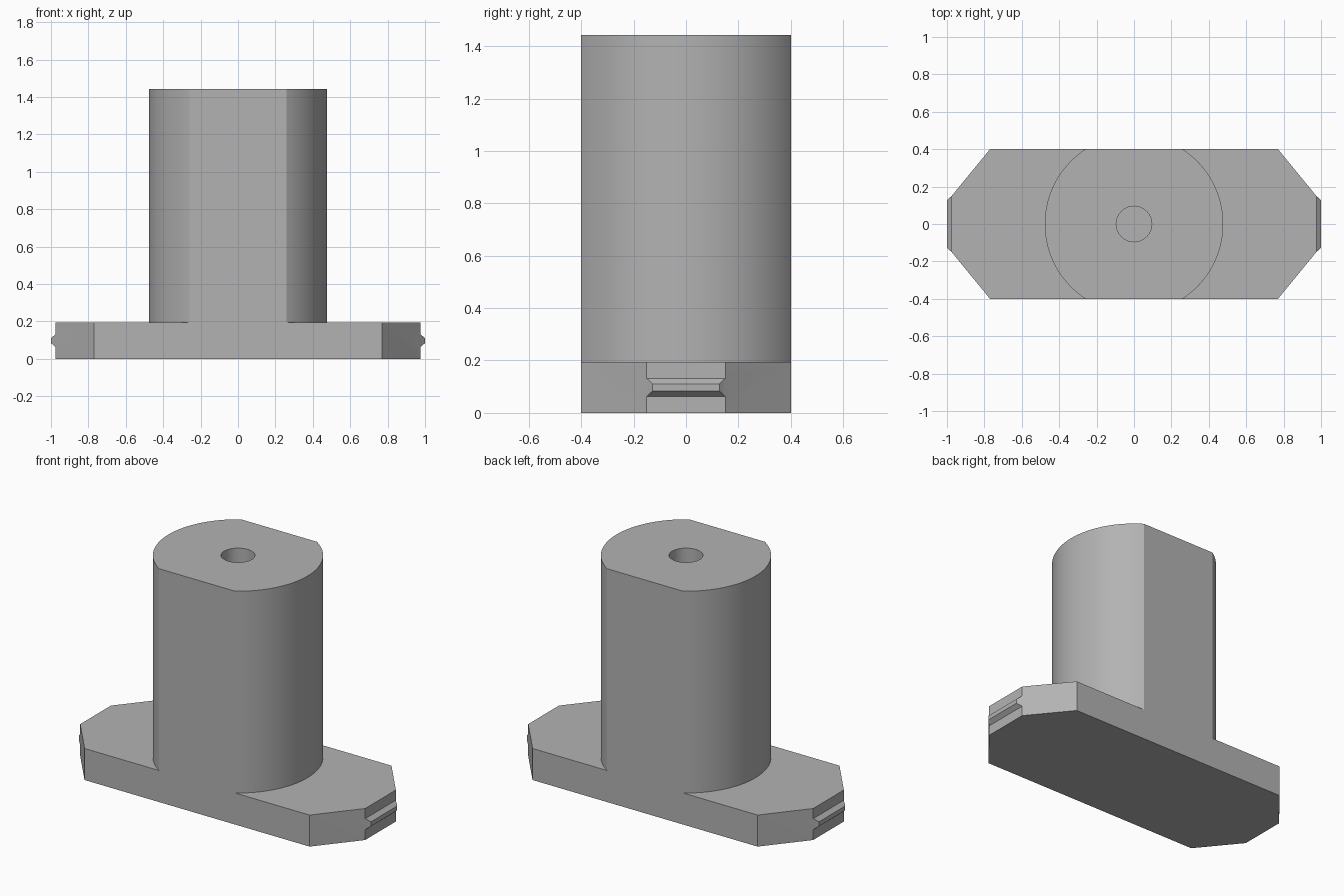
import bpy
import bmesh
from math import asin, cos, sin, pi

cube = bpy.data.objects.get("Cube")
if cube:
    bpy.data.objects.remove(cube, do_unlink=True)

HALF_Y = 0.4         # half depth, also the flats of the post
BASE_H = 0.195       # base plate height
TOP = 1.443          # post top
POST_R = 0.477
HOLE_R = 0.095
HOLE_FLOOR = BASE_H
END_X, END_Y = 0.975, 0.15
CORNER_X = 0.77

grey = bpy.data.materials.new("light grey")
grey.use_nodes = True
colour = (0.45, 0.45, 0.45, 1)
grey.diffuse_color = colour
grey.node_tree.nodes["Principled BSDF"].inputs["Base Color"].default_value = colour

bm = bmesh.new()


def face(points):
    return bm.faces.new([bm.verts.new(p) for p in points])


def at(outline, z):
    return [(x, y, z) for x, y in outline]


def arc(radius, half_angle, steps):
    angles = [half_angle * (2 * i / steps - 1) for i in range(steps + 1)]
    return [(radius * cos(a), radius * sin(a)) for a in angles]


def wall(outline, low, high):
    for (x1, y1), (x2, y2) in zip(outline, outline[1:]):
        face([(x1, y1, low), (x2, y2, low), (x2, y2, high), (x1, y1, high)])


# Outlines of the left half
post = arc(POST_R, asin(HALF_Y / POST_R), 40)
hole = arc(HOLE_R, pi / 2, 24)
plate = [(CORNER_X, -HALF_Y), (END_X, -END_Y), (END_X, END_Y), (CORNER_X, HALF_Y)]
front_mid, back_mid = (0, -HALF_Y), (0, HALF_Y)
flat_x = post[0][0]

# Base underside, ledge, post top and post wall
face(at([front_mid] + plate + [back_mid], 0))
face(at(plate + post[::-1], BASE_H))
face(at([front_mid] + post + [back_mid] + hole[::-1], TOP))
wall(post, BASE_H, TOP)

# Blind hole
wall(hole, HOLE_FLOOR, TOP)
face(at(hole, HOLE_FLOOR))

# Flat front and back, chamfers, and ridge ends
ridge_z = (0.063, 0.132)
tip_z = (0.084, 0.111)
TIP_X, TIP_Y = 1.0, 0.127
for s in (-1, 1):
    y = s * HALF_Y
    face([(0, y, 0), (CORNER_X, y, 0), (CORNER_X, y, BASE_H),
          (flat_x, y, BASE_H), (flat_x, y, TOP), (0, y, TOP)])
    end = [(END_X, s * END_Y, z) for z in (0, *ridge_z, BASE_H)]
    face([(CORNER_X, y, 0)] + end + [(CORNER_X, y, BASE_H)])
    face([end[1], end[2], (TIP_X, s * TIP_Y, tip_z[1]), (TIP_X, s * TIP_Y, tip_z[0])])

# End face with its bevelled ridge, as strips from bottom to top
strips = [(END_X, END_Y, 0), (END_X, END_Y, ridge_z[0]), (TIP_X, TIP_Y, tip_z[0]),
          (TIP_X, TIP_Y, tip_z[1]), (END_X, END_Y, ridge_z[1]), (END_X, END_Y, BASE_H)]
for (x1, y1, z1), (x2, y2, z2) in zip(strips, strips[1:]):
    face([(x1, -y1, z1), (x1, y1, z1), (x2, y2, z2), (x2, -y2, z2)])

# Mirror to the other half and close the solid
bmesh.ops.remove_doubles(bm, verts=bm.verts[:], dist=0.0001)
bmesh.ops.mirror(bm, geom=bm.verts[:] + bm.edges[:] + bm.faces[:],
                 axis='X', merge_dist=0.0001)
bmesh.ops.remove_doubles(bm, verts=bm.verts[:], dist=0.0001)
bmesh.ops.recalc_face_normals(bm, faces=bm.faces[:])

mesh = bpy.data.meshes.new("post_on_base")
bm.to_mesh(mesh)
bm.free()
mesh.materials.append(grey)
body = bpy.data.objects.new("post_on_base", mesh)
bpy.context.collection.objects.link(body)

bpy.ops.object.select_all(action='DESELECT')
body.select_set(True)
bpy.context.view_layer.objects.active = body
bpy.ops.object.shade_smooth_by_angle(angle=0.5)
